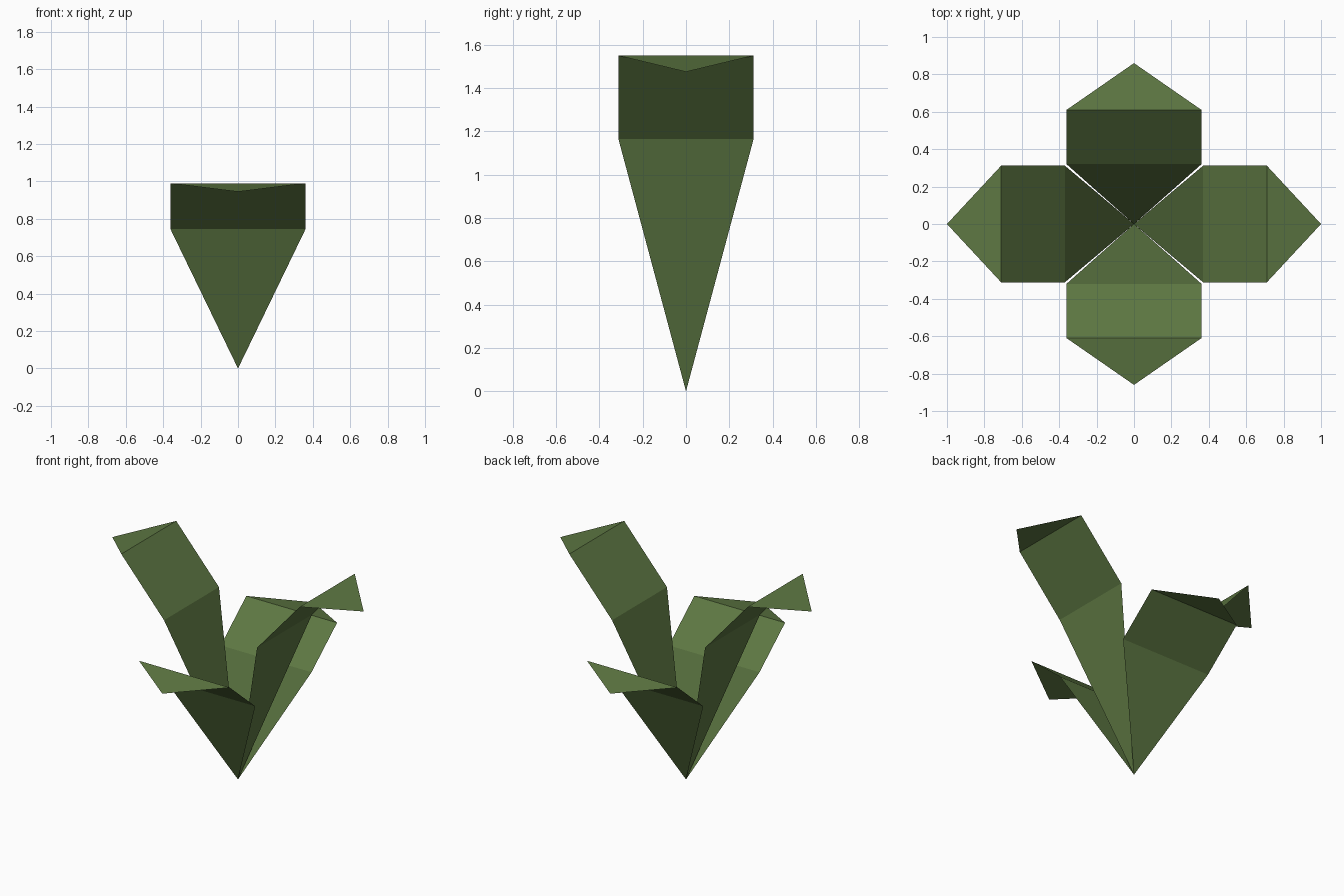
import bpy
from math import cos, sin, pi

if "Cube" in bpy.data.objects:
    bpy.data.objects.remove(bpy.data.objects["Cube"])

green = bpy.data.materials.new("leaf_green")
green.diffuse_color = (0.11, 0.185, 0.055, 1)
green.use_nodes = True
green.node_tree.nodes["Principled BSDF"].inputs["Base Color"].default_value = green.diffuse_color


def leaf(name, half_width, profile, angle):
    """Folded single-sheet leaf: root point, bend line, fold line, drooping tip.
    profile lists (outward distance, height) from root to tip."""
    root, bend, fold, tip = profile
    c, s = round(cos(angle)), round(sin(angle))
    local = [(root[0], 0, root[1])]
    for out, height in (bend, fold):
        local += [(out, -half_width, height), (out, half_width, height)]
    local.append((tip[0], 0, tip[1]))
    verts = [(x * c - y * s, x * s + y * c, z) for x, y, z in local]
    # lower blade, upper blade, tip
    faces = [(0, 1, 2), (1, 3, 4, 2), (3, 5, 4)]
    mesh = bpy.data.meshes.new(name)
    mesh.from_pydata(verts, [], faces)
    mesh.materials.append(green)
    obj = bpy.data.objects.new(name, mesh)
    bpy.context.collection.objects.link(obj)


tall = [(0, 0), (0.37, 1.165), (0.71, 1.55), (1.0, 1.475)]
short = [(0, 0), (0.32, 0.745), (0.61, 0.99), (0.86, 0.945)]

# tall pair left and right, short pair front and back
leaf("right_leaf", 0.312, tall, 0)
leaf("left_leaf", 0.312, tall, pi)
leaf("back_leaf", 0.361, short, pi / 2)
leaf("front_leaf", 0.361, short, -pi / 2)
